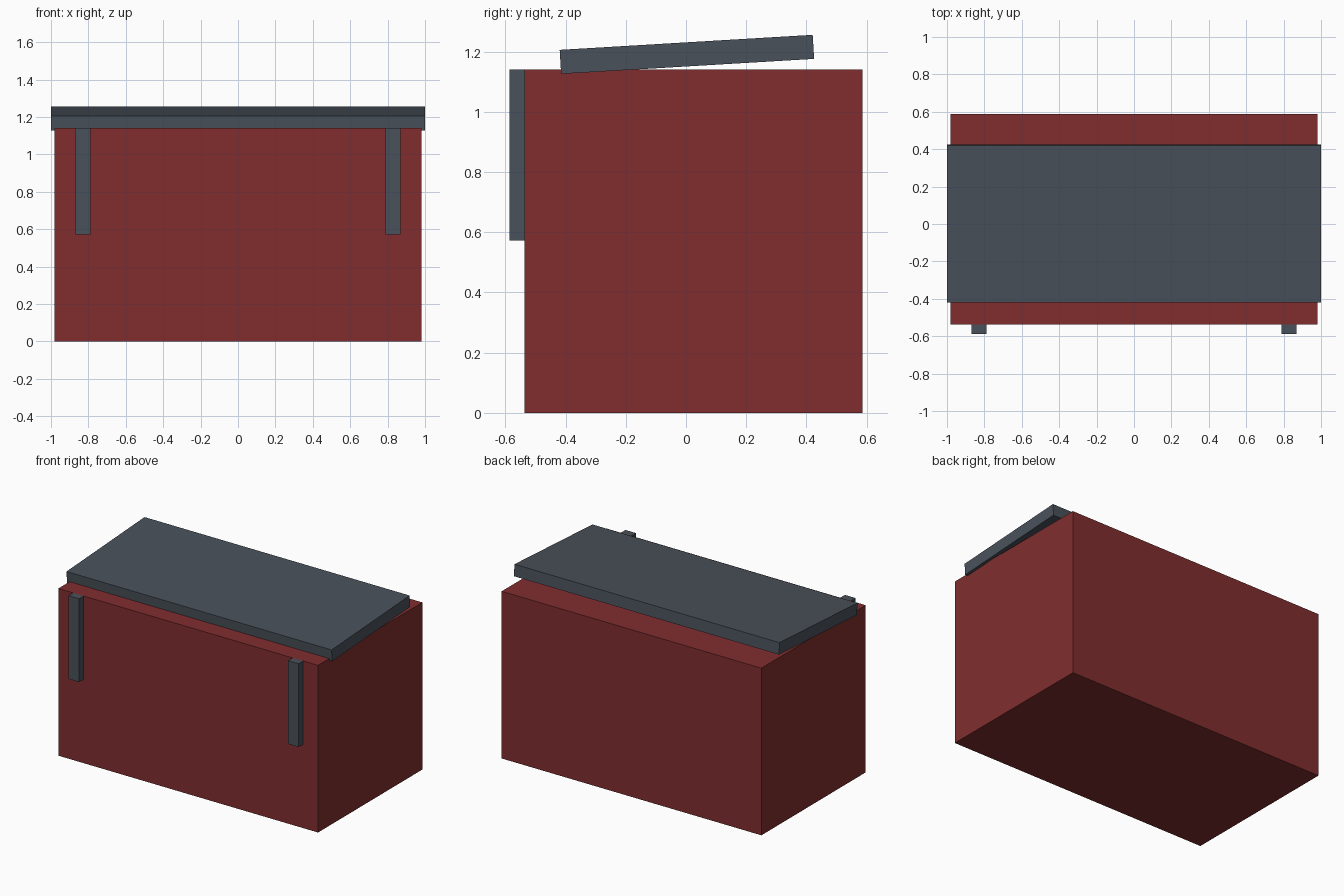
import bpy
import math

cube = bpy.data.objects.get("Cube")
if cube:
    bpy.data.objects.remove(cube, do_unlink=True)


def material(name, rgb):
    mat = bpy.data.materials.new(name)
    mat.use_nodes = True
    color = (*rgb, 1.0)
    mat.diffuse_color = color
    mat.node_tree.nodes["Principled BSDF"].inputs["Base Color"].default_value = color
    return mat


def box(name, center, size, mat, tilt=0.0):
    bpy.ops.mesh.primitive_cube_add(size=1, location=center, rotation=(tilt, 0, 0))
    obj = bpy.context.object
    obj.name = name
    obj.scale = size
    obj.data.materials.append(mat)
    return obj


red = material("dark red", (0.22, 0.027, 0.028))
slate = material("slate grey", (0.068, 0.083, 0.103))

# Main crate body
box("body", (0, 0.025, 0.57), (1.96, 1.124, 1.14), red)

# Lid resting at a slight tilt, front edge sunk into the body
box("lid", (0, 0.003, 1.191), (2.0, 0.842, 0.08), slate, math.radians(3.4))

# Upright straps on the front face
for side, label in ((1, "left"), (-1, "right")):
    box(f"{label}_strap", (side * 0.828, -0.562, 0.856), (0.08, 0.05, 0.568), slate)
